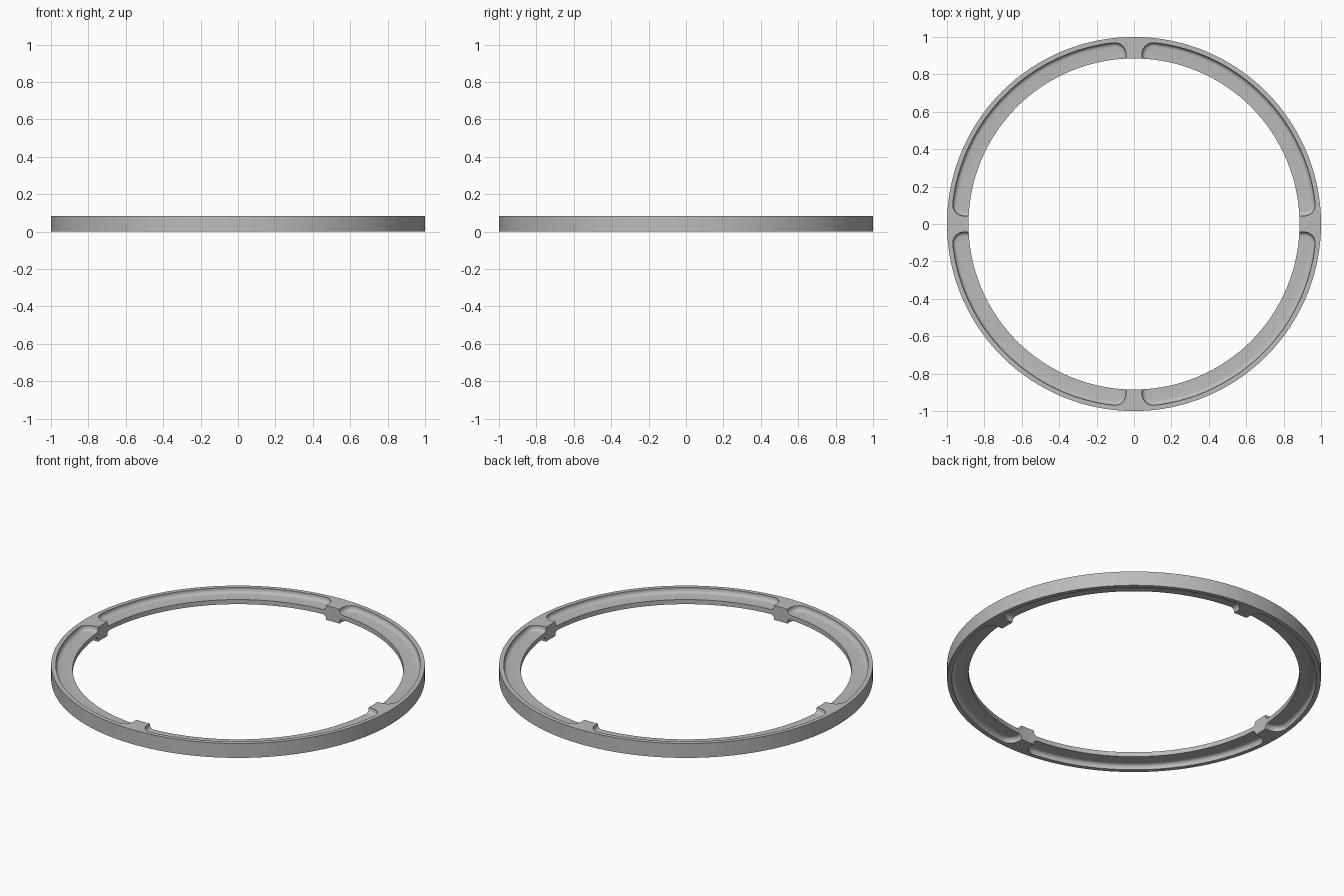
import bpy, bmesh, math
from mathutils import Matrix

OUTER, INNER, HEIGHT = 1.0, 0.885, 0.085
WEB = 0.027                                   # thickness of the floor between pockets
RIM, RIB, CORNER, FILLET = 0.975, 0.043, 0.06, 0.022
SEGMENTS = 192

cube = bpy.data.objects.get("Cube")
if cube:
    bpy.data.objects.remove(cube, do_unlink=True)

grey = bpy.data.materials.new("satin_grey")
grey.use_nodes = True
colour = (0.5, 0.5, 0.5, 1)
grey.diffuse_color = colour
grey.node_tree.nodes["Principled BSDF"].inputs["Base Color"].default_value = colour


def make_object(name, bm):
    bmesh.ops.recalc_face_normals(bm, faces=bm.faces[:])
    mesh = bpy.data.meshes.new(name)
    bm.to_mesh(mesh)
    bm.free()
    mesh.materials.append(grey)
    obj = bpy.data.objects.new(name, mesh)
    bpy.context.collection.objects.link(obj)
    return obj


def pocket_outline(inset):
    """Quarter pocket with rounded outer corners, open towards the centre."""
    cx = RIB + CORNER
    cy = math.sqrt((RIM - CORNER) ** 2 - cx ** 2)
    tangent = math.atan2(cy, cx)
    r, steps = CORNER - inset, 10
    corner = []
    for i in range(steps + 1):
        a = math.pi + (tangent - math.pi) * i / steps
        corner.append((cx + r * math.cos(a), cy + r * math.sin(a)))
    half = [(RIB + inset, 0.75)] + corner
    arc_steps = 48
    sweep = 2 * tangent - math.pi / 2
    arc = []
    for i in range(1, arc_steps):
        a = tangent - sweep * i / arc_steps
        arc.append(((RIM - inset) * math.cos(a), (RIM - inset) * math.sin(a)))
    return half + arc + [(y, x) for x, y in reversed(half)]


def add_pocket(bm, turn, side):
    """Loft the outline down from the face, curving in to the floor."""
    floor = WEB / 2
    levels = [(0, HEIGHT), (0, floor + FILLET)]
    for i in range(1, 7):
        a = math.pi / 2 * i / 6
        levels.append((FILLET * (1 - math.cos(a)), floor + FILLET * (1 - math.sin(a))))
    spin = Matrix.Rotation(turn, 3, 'Z')
    rings = []
    for inset, z in levels:
        ring = []
        for x, y in pocket_outline(inset):
            v = bm.verts.new((x, y, HEIGHT / 2 + side * z))
            v.co = spin @ v.co
            ring.append(v)
        rings.append(ring)
    for low, high in zip(rings, rings[1:]):
        for i in range(len(low)):
            j = (i + 1) % len(low)
            bm.faces.new((low[i], low[j], high[j], high[i]))
    bm.faces.new(rings[0])
    bm.faces.new(rings[-1])


# Plain ring with a rectangular section
bm = bmesh.new()
section = [(INNER, 0), (OUTER, 0), (OUTER, HEIGHT), (INNER, HEIGHT)]
loops = []
for s in range(SEGMENTS):
    a = math.tau * s / SEGMENTS
    loops.append([bm.verts.new((r * math.cos(a), r * math.sin(a), z)) for r, z in section])
for s in range(SEGMENTS):
    a, b = loops[s], loops[(s + 1) % SEGMENTS]
    for i in range(4):
        j = (i + 1) % 4
        bm.faces.new((a[i], b[i], b[j], a[j]))
ring = make_object("ring", bm)

# Four pockets above and four below, leaving four ribs
bm = bmesh.new()
for quarter in range(4):
    for side in (1, -1):
        add_pocket(bm, quarter * math.pi / 2, side)
cutter = make_object("pocket_cutter", bm)
cutter.hide_render = True

cut = ring.modifiers.new("pockets", 'BOOLEAN')
cut.operation = 'DIFFERENCE'
cut.solver = 'EXACT'
cut.object = cutter
bpy.ops.object.select_all(action='DESELECT')
ring.select_set(True)
bpy.context.view_layer.objects.active = ring
bpy.ops.object.modifier_apply(modifier=cut.name)
bpy.data.objects.remove(cutter, do_unlink=True)
bpy.ops.object.shade_smooth_by_angle(angle=math.radians(30))
